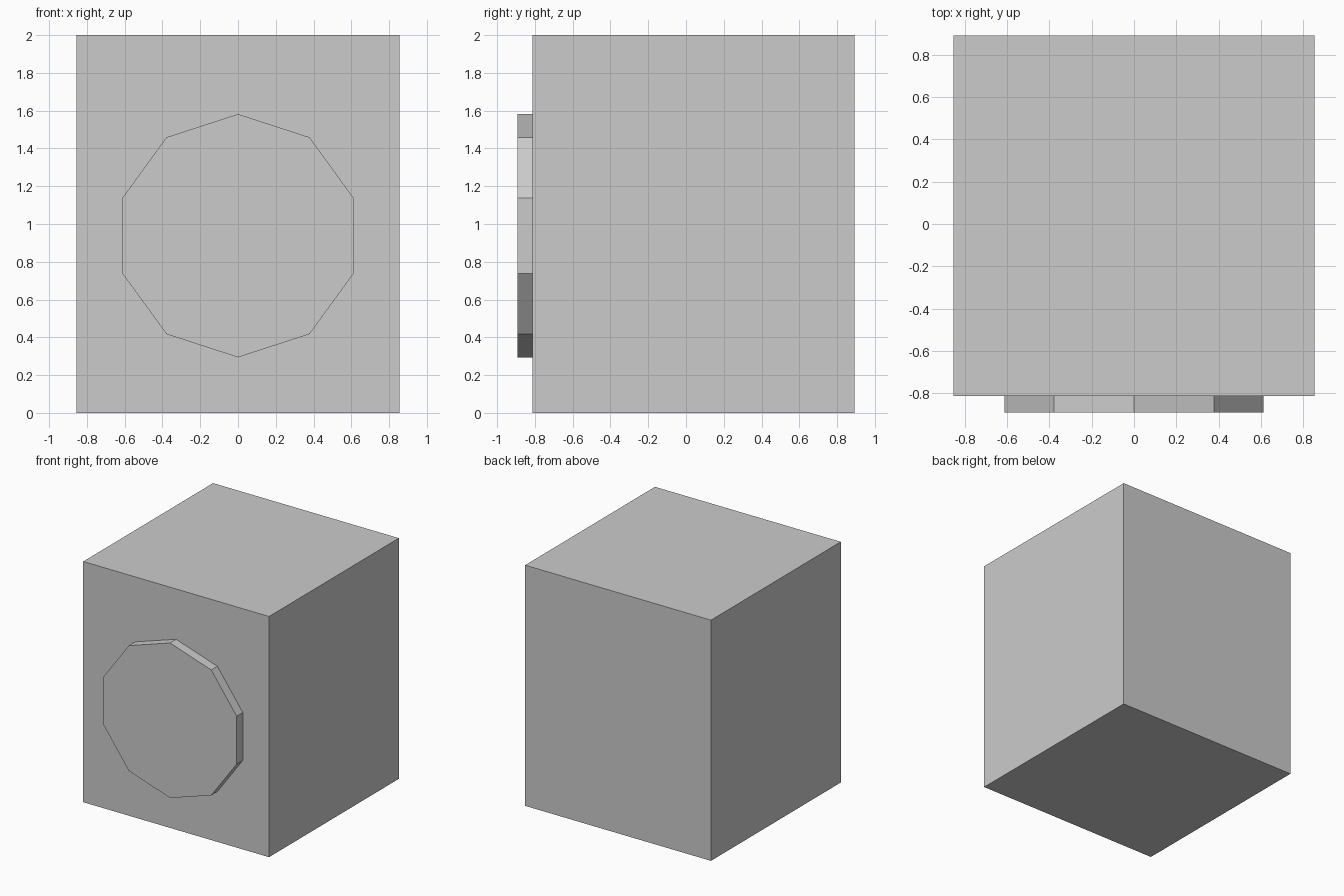
import bpy, math

if "Cube" in bpy.data.objects:
    bpy.data.objects.remove(bpy.data.objects["Cube"])

HALF_W, FRONT, BACK, HEIGHT = 0.854, -0.812, 0.892, 2.0
DISC_R, DISC_Z, DISC_FRONT = 0.644, 0.938, -0.892

# Main cabinet body
bpy.ops.mesh.primitive_cube_add(size=1, location=(0, (FRONT + BACK) / 2, HEIGHT / 2))
body = bpy.context.object
body.name = "cabinet_body"
body.scale = (2 * HALF_W, BACK - FRONT, HEIGHT)
bpy.ops.object.transform_apply(location=False, rotation=False, scale=True)

# Ten-sided round door on the front, one corner pointing up
bpy.ops.mesh.primitive_cylinder_add(
    vertices=10, radius=DISC_R, depth=FRONT - DISC_FRONT,
    location=(0, (FRONT + DISC_FRONT) / 2, DISC_Z),
    rotation=(math.pi / 2, 0, 0))
bpy.context.object.name = "round_door"
